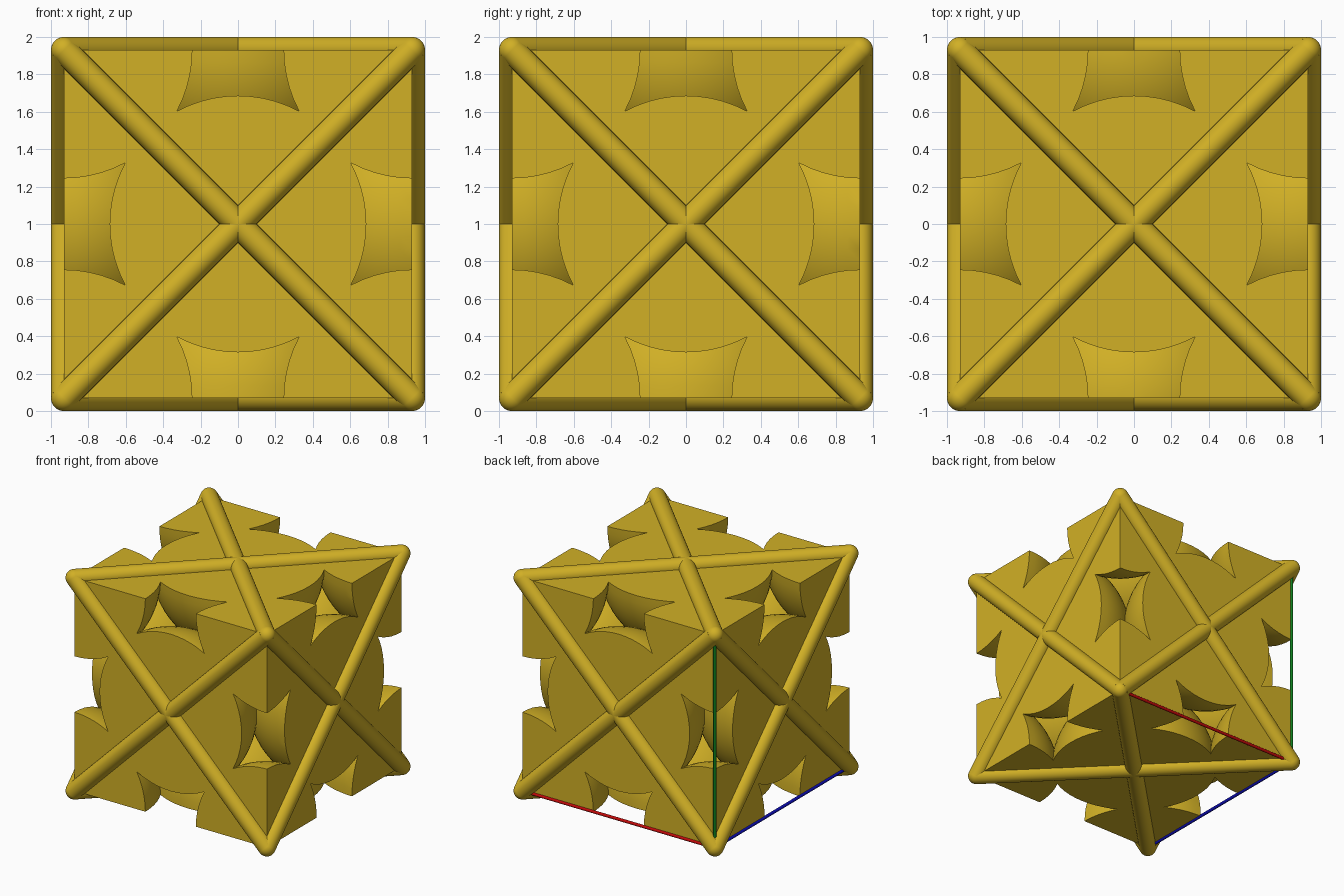
import bpy
from itertools import product
from mathutils import Vector

if "Cube" in bpy.data.objects:
    bpy.data.objects.remove(bpy.data.objects["Cube"])

H = 0.93           # half side of the cell
BAR = 0.07         # bar radius
BALL = 0.686       # radius of the packed spheres
ROD = 0.013        # radius of the coloured axis rods
CENTRE = Vector((0, 0, 1))


def material(name, rgb):
    m = bpy.data.materials.new(name)
    m.diffuse_color = (*rgb, 1)
    m.use_nodes = True
    m.node_tree.nodes["Principled BSDF"].inputs["Base Color"].default_value = m.diffuse_color
    return m


gold = material("gold", (0.64, 0.435, 0.019))
red = material("red", (0.55, 0.003, 0.003))
green = material("green", (0.004, 0.20, 0.012))
blue = material("blue", (0.004, 0.004, 0.50))


def finish(obj, name, mat):
    obj.name = name
    obj.data.materials.clear()
    obj.data.materials.append(mat)
    bpy.ops.object.select_all(action='DESELECT')
    obj.select_set(True)
    bpy.context.view_layer.objects.active = obj
    bpy.ops.object.shade_smooth_by_angle()
    return obj


def sphere(pos, radius, seg=64):
    bpy.ops.mesh.primitive_uv_sphere_add(segments=seg, ring_count=seg // 2,
                                         radius=radius, location=CENTRE + Vector(pos))
    return bpy.context.object


def rod(a, b, radius, name, mat, seg=32):
    a, b = CENTRE + Vector(a), CENTRE + Vector(b)
    d = b - a
    bpy.ops.mesh.primitive_cylinder_add(vertices=seg, radius=radius, depth=d.length,
                                        location=(a + b) / 2,
                                        rotation=d.to_track_quat('Z', 'Y').to_euler())
    return finish(bpy.context.object, name, mat)


def combine(base, other, operation):
    mod = base.modifiers.new("combine", 'BOOLEAN')
    mod.operation, mod.solver, mod.object = operation, 'MANIFOLD', other
    bpy.ops.object.select_all(action='DESELECT')
    base.select_set(True)
    bpy.context.view_layer.objects.active = base
    bpy.ops.object.modifier_apply(modifier=mod.name)
    bpy.data.objects.remove(other)


corners = [Vector(c) * H for c in product((-1, 1), repeat=3)]
faces = [Vector([s * H if i == axis else 0 for i in range(3)])
         for axis in range(3) for s in (-1, 1)]

# Packed spheres at corners and face centres, trimmed to the cube
packed = sphere(corners[0], BALL)
for p in corners[1:] + faces:
    combine(packed, sphere(p, BALL), 'UNION')
bpy.ops.mesh.primitive_cube_add(size=2 * H, location=CENTRE)
combine(packed, bpy.context.object, 'INTERSECT')
finish(packed, "trimmed_spheres", gold)

# Crossed diagonal bars on all six faces
for axis in range(3):
    u, v = [i for i in range(3) if i != axis]
    for side in (-1, 1):
        for slope in (-1, 1):
            a = Vector((0, 0, 0))
            a[axis], a[u], a[v] = side * H, -H, -H * slope
            b = -a
            b[axis] = side * H
            rod(a, b, BAR, "diagonal_bar", gold)

# Round joints at the corners
for c in corners:
    finish(sphere(c, BAR, 32), "corner_joint", gold)

# Thin coloured axis rods along three edges meeting at one corner
origin = (-H, H, -H)
rod(origin, (H, H, -H), ROD, "red_axis_rod", red, 16)
rod(origin, (-H, H, H), ROD, "green_axis_rod", green, 16)
rod(origin, (-H, -H, -H), ROD, "blue_axis_rod", blue, 16)
